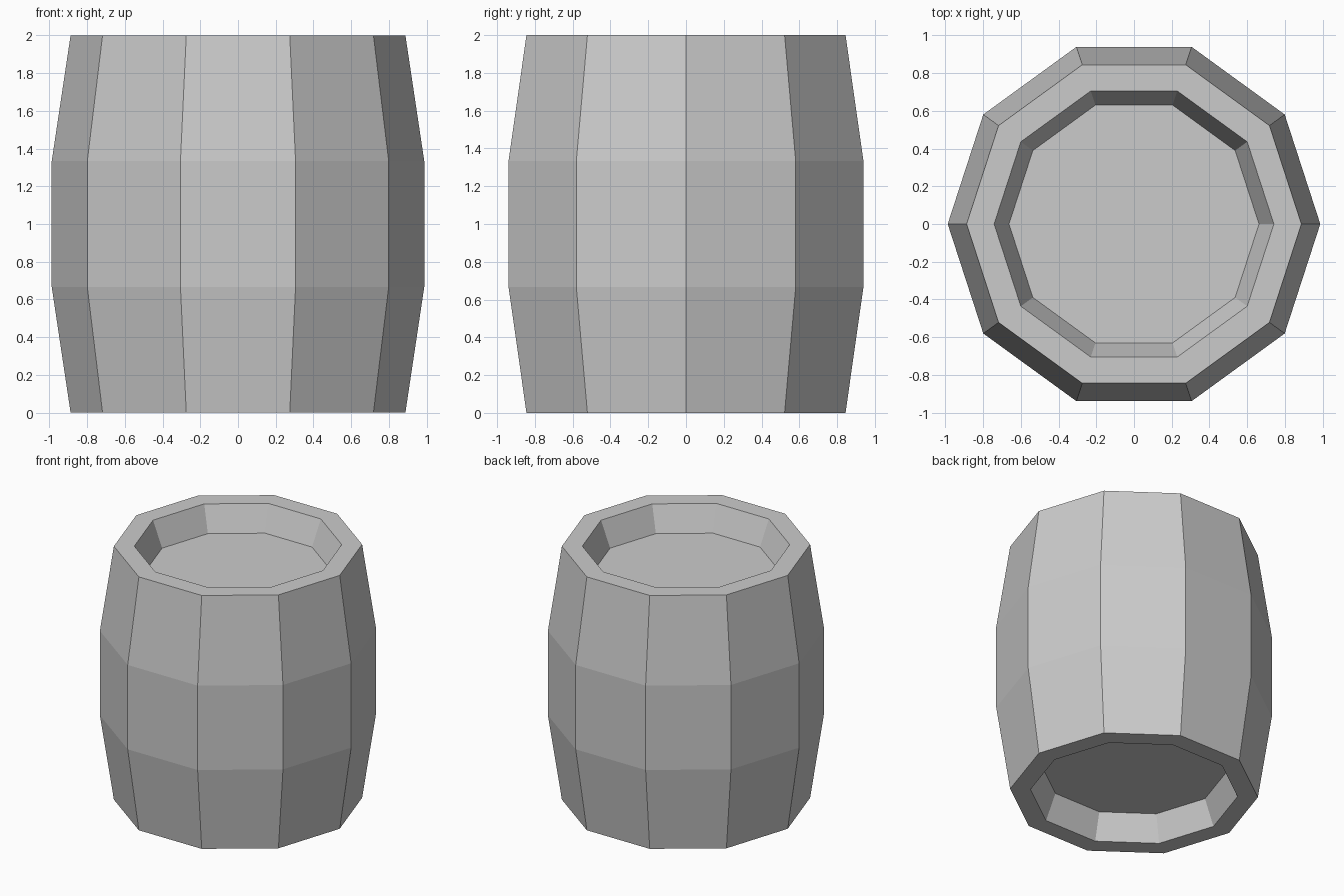
import bpy, bmesh
from math import cos, sin, tau

if "Cube" in bpy.data.objects:
    bpy.data.objects.remove(bpy.data.objects["Cube"])

SIDES = 10
# Barrel profile (radius, z): bottom recess, bulging wall, top recess
PROFILE = [(0.663, 0.2), (0.742, 0.0), (0.888, 0.0), (0.988, 0.667),
           (0.988, 1.333), (0.888, 2.0), (0.742, 2.0), (0.663, 1.8)]

bm = bmesh.new()
rings = [[bm.verts.new((r * cos(tau * i / SIDES), r * sin(tau * i / SIDES), z))
          for i in range(SIDES)] for r, z in PROFILE]

# Walls between neighbouring rings
for a, b in zip(rings, rings[1:]):
    for i in range(SIDES):
        j = (i + 1) % SIDES
        bm.faces.new((a[i], a[j], b[j], b[i]))

# Recessed bottom and lid
bm.faces.new(rings[0][::-1])
bm.faces.new(rings[-1])
bmesh.ops.recalc_face_normals(bm, faces=bm.faces[:])

mesh = bpy.data.meshes.new("barrel")
bm.to_mesh(mesh)
bm.free()
bpy.context.collection.objects.link(bpy.data.objects.new("barrel", mesh))
